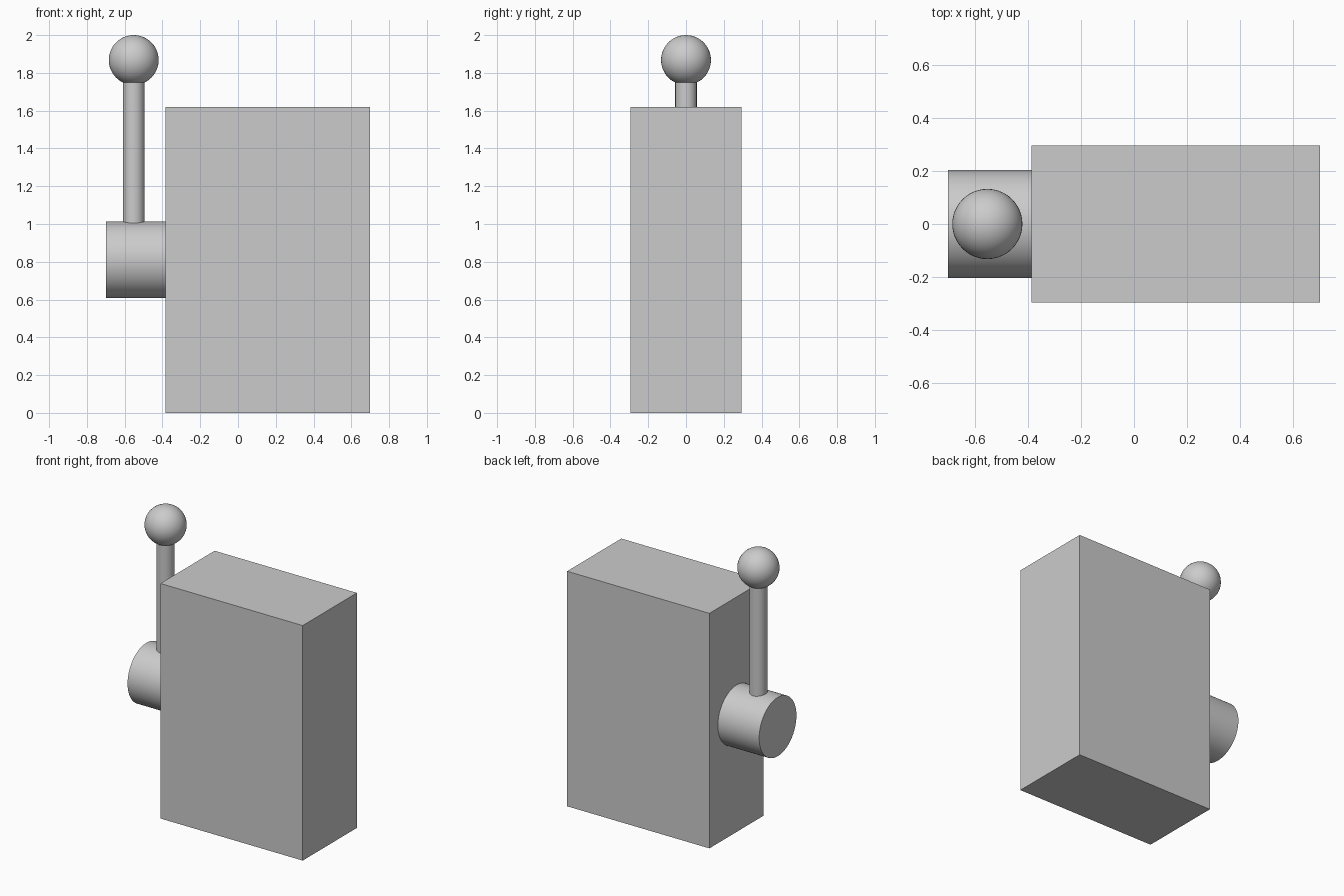
import bpy
from math import pi, radians

if "Cube" in bpy.data.objects:
    bpy.data.objects.remove(bpy.data.objects["Cube"])


def cylinder(name, radius, depth, location, rotation=(0, 0, 0)):
    bpy.ops.mesh.primitive_cylinder_add(vertices=64, radius=radius, depth=depth,
                                        location=location, rotation=rotation)
    obj = bpy.context.object
    obj.name = name
    bpy.ops.object.shade_smooth_by_angle(angle=radians(30))
    return obj


LEVER_X = -0.552
HUB_Z = 0.81

# Cabinet
bpy.ops.mesh.primitive_cube_add(size=1, location=(0.1575, 0, 0.81))
cabinet = bpy.context.object
cabinet.name = "cabinet"
cabinet.scale = (1.085, 0.59, 1.62)
bpy.ops.object.transform_apply(location=False, rotation=False, scale=True)

# Lever hub, sticking out of the left side
cylinder("lever_hub", 0.203, 0.315, (-0.5425, 0, HUB_Z), (0, pi / 2, 0))

# Lever rod, set slightly into the hub and the knob
rod_bottom, rod_top = 0.98, 1.77
cylinder("lever_rod", 0.057, rod_top - rod_bottom, (LEVER_X, 0, (rod_bottom + rod_top) / 2))

# Lever knob
bpy.ops.mesh.primitive_uv_sphere_add(segments=48, ring_count=24, radius=0.132,
                                     location=(LEVER_X, 0, 1.868))
bpy.context.object.name = "lever_knob"
bpy.ops.object.shade_smooth()
